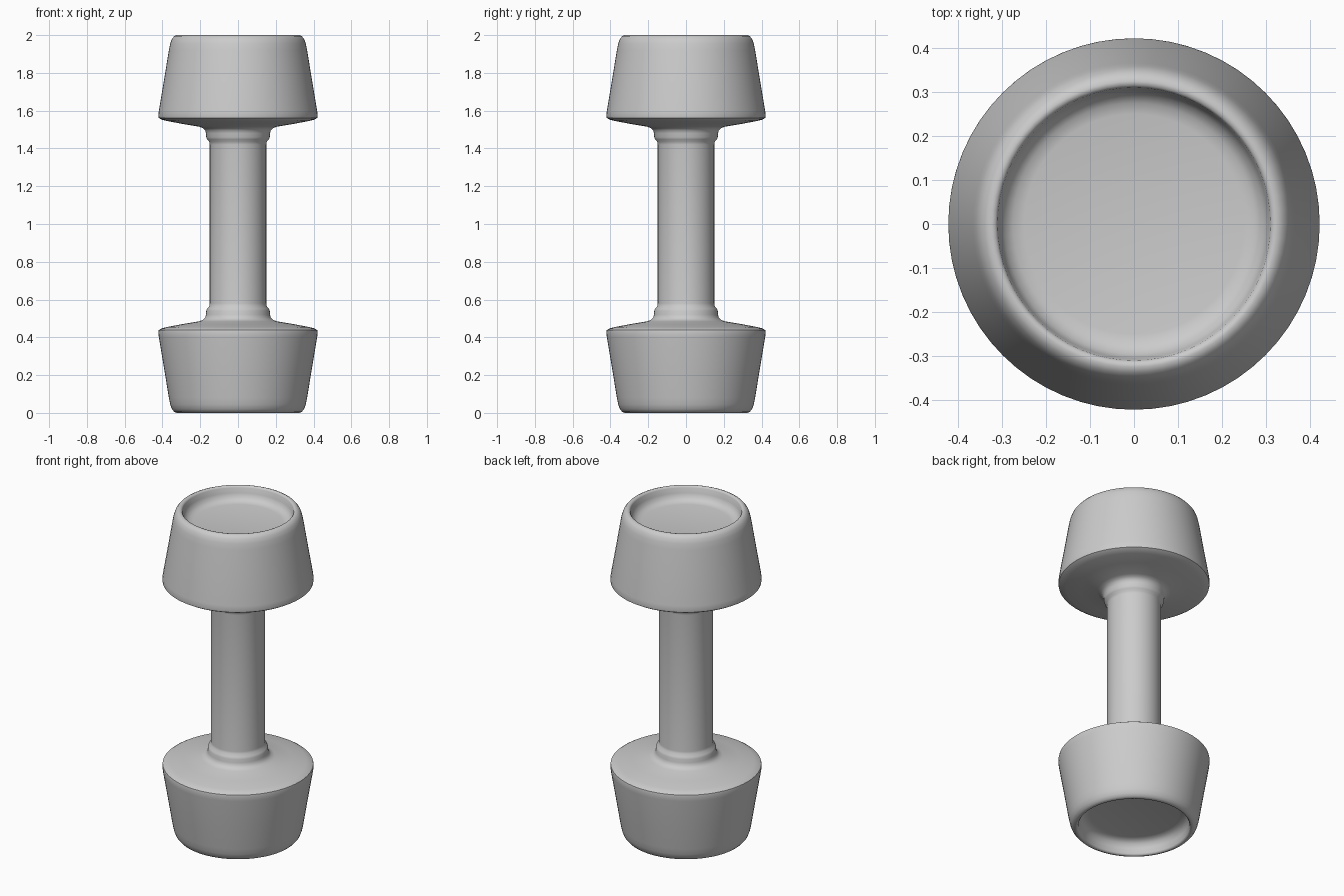
import bpy
import bmesh
from math import radians
from mathutils import Matrix, Vector

cube = bpy.data.objects.get("Cube")
if cube:
    bpy.data.objects.remove(cube)

STEPS = 64
MIDDLE = 1.0

grey = bpy.data.materials.new("plain grey")
grey.use_nodes = True
colour = (0.6, 0.6, 0.6, 1)
grey.diffuse_color = colour
grey.node_tree.nodes["Principled BSDF"].inputs["Base Color"].default_value = colour


def lathe(name, profile, angle):
    """Spin a radius/height profile around the z axis."""
    bm = bmesh.new()
    verts = [bm.verts.new((r, 0, z)) for r, z in profile]
    edges = [bm.edges.new(pair) for pair in zip(verts, verts[1:])]
    bmesh.ops.spin(bm, geom=verts + edges, axis=(0, 0, 1), cent=(0, 0, 0),
                   angle=radians(360), steps=STEPS)
    bmesh.ops.remove_doubles(bm, verts=bm.verts, dist=0.0005)
    bmesh.ops.recalc_face_normals(bm, faces=bm.faces)
    mesh = bpy.data.meshes.new(name)
    bm.to_mesh(mesh)
    bm.free()
    mesh.materials.append(grey)
    obj = bpy.data.objects.new(name, mesh)
    bpy.context.collection.objects.link(obj)
    bpy.ops.object.select_all(action='DESELECT')
    obj.select_set(True)
    bpy.context.view_layer.objects.active = obj
    bpy.ops.object.shade_smooth_by_angle(angle=radians(angle))
    return obj


# Upper half profile: handle, collar, flared weight, rounded rim, dished end
half = [
    (0.15, 1.42), (0.152, 1.435), (0.163, 1.447), (0.168, 1.46),
    (0.169, 1.48), (0.174, 1.496), (0.186, 1.508), (0.205, 1.515),
    (0.30, 1.531), (0.38, 1.546), (0.405, 1.553), (0.42, 1.562),
    (0.422, 1.575), (0.419, 1.60), (0.392, 1.76), (0.366, 1.92),
    (0.359, 1.955), (0.35, 1.98), (0.338, 1.994), (0.325, 2.0),
    (0.315, 1.998), (0.31, 1.99), (0.305, 1.96), (0.295, 1.935),
    (0.275, 1.92), (0.25, 1.915), (0, 1.915),
]

# Mirror the half about the middle so that both ends match
other_half = [(r, 2 * MIDDLE - z) for r, z in reversed(half)]
lathe("dumbbell", other_half + half, 50)
